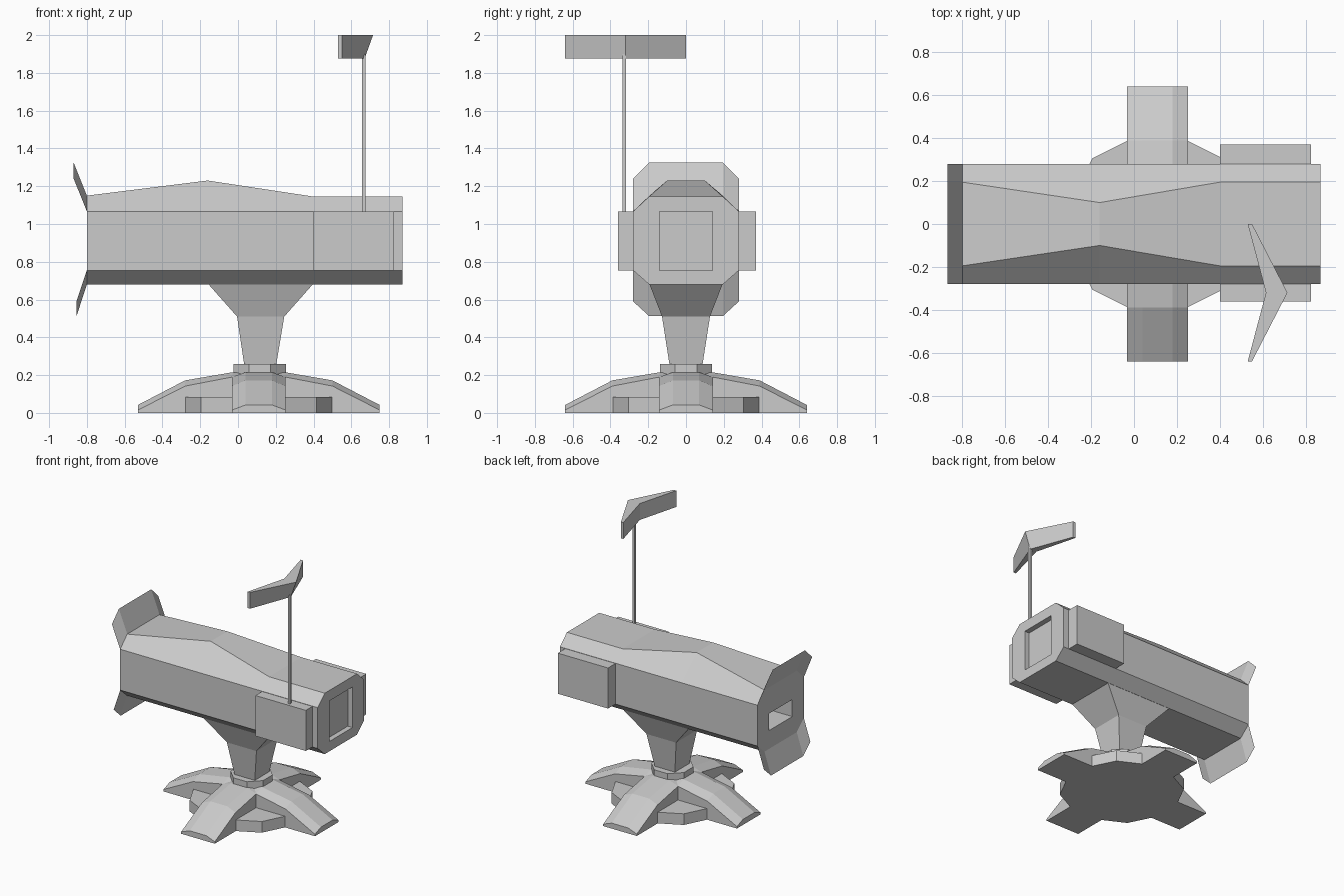
import bpy, bmesh
from math import radians, cos, pi
from mathutils import Matrix, Vector

if "Cube" in bpy.data.objects:
    bpy.data.objects.remove(bpy.data.objects["Cube"])

CX = 0.11  # x centre of the pedestal


def make(name, verts, faces):
    bm = bmesh.new()
    vs = [bm.verts.new(v) for v in verts]
    for f in faces:
        bm.faces.new([vs[i] for i in f])
    bmesh.ops.recalc_face_normals(bm, faces=bm.faces)
    me = bpy.data.meshes.new(name)
    bm.to_mesh(me)
    bm.free()
    ob = bpy.data.objects.new(name, me)
    bpy.context.collection.objects.link(ob)
    return ob


def loft(name, rings):
    """Closed solid through equal-length rings, capped at both ends."""
    n = len(rings[0])
    verts = [v for r in rings for v in r]
    faces = [(k*n + i, k*n + (i+1) % n, (k+1)*n + (i+1) % n, (k+1)*n + i)
             for k in range(len(rings) - 1) for i in range(n)]
    faces += [tuple(range(n)), tuple(range(len(verts) - n, len(verts)))]
    return make(name, verts, faces)


def box(name, lo, hi):
    return loft(name, [[(x, lo[1], lo[2]), (x, hi[1], lo[2]),
                        (x, hi[1], hi[2]), (x, lo[1], hi[2])] for x in (lo[0], hi[0])])


def rect(x0, x1, y, z):
    return [(x0, -y, z), (x1, -y, z), (x1, y, z), (x0, y, z)]


# Barrel housing: octagonal section with a ridge that narrows as it rises
def section(x, top, half):
    right = [(0.195, 0.68), (0.28, 0.755), (0.28, 1.067), (half, top)]
    return [(x, y, z) for y, z in right] + [(x, -y, z) for y, z in reversed(right)]


body = loft("barrel_housing", [section(-0.80, 1.15, 0.195), section(-0.16, 1.23, 0.10),
                               section(0.40, 1.145, 0.195), section(0.87, 1.145, 0.195)])

# Muzzle recess and rear opening
for name, lo, hi in (("muzzle_cutter", (0.83, -0.14, 0.755), (0.95, 0.14, 1.065)),
                     ("rear_cutter", (-0.95, -0.14, 0.82), (-0.50, 0.14, 0.95))):
    cutter = box(name, lo, hi)
    cutter.hide_render = True
    cutter.hide_viewport = True
    cutter.display_type = 'WIRE'
    mod = body.modifiers.new(name, 'BOOLEAN')
    mod.operation = 'DIFFERENCE'
    mod.solver = 'EXACT'
    mod.object = cutter


# Flared tail fins that continue the housing edges
def fin(name, inner, outer, x_out):
    pts = []
    for x, ((y0, z0), (y1, z1)) in ((-0.80, inner), (x_out, outer)):
        pts += [(x, y0, z0), (x, y1, z1), (x, -y1, z1), (x, -y0, z0)]
    return make(name, pts, [(i, i+1, i+5, i+4) for i in range(3)])


fin("upper_fin", ((0.28, 1.067), (0.195, 1.15)), ((0.28, 1.24), (0.195, 1.325)), -0.87)
fin("lower_fin", ((0.28, 0.755), (0.195, 0.68)), ((0.28, 0.59), (0.195, 0.512)), -0.855)

# Side boxes
box("side_box_back", (0.40, 0.25, 0.755), (0.825, 0.37, 1.065))
box("side_box_front", (0.40, -0.36, 0.755), (0.825, -0.25, 1.065))

# Antenna pole and boomerang head
box("antenna_pole", (0.657, -0.337, 1.05), (0.675, -0.317, 1.90))


def boomerang(z, tip):
    return [(0.53, 0.0, z), (0.55, 0.0, z), (tip, -0.32, z),
            (0.55, -0.64, z), (0.53, -0.64, z), (0.615, -0.32, z)]


loft("antenna_head", [boomerang(1.875, 0.67), boomerang(2.0, 0.715)])

# Neck between pedestal and housing
loft("neck", [rect(0.035, 0.20, 0.085, 0.24), rect(-0.005, 0.245, 0.127, 0.51),
              rect(-0.16, 0.40, 0.195, 0.685)])

# Collar
bpy.ops.mesh.primitive_cylinder_add(vertices=8, radius=0.138 / cos(pi/8), depth=0.06,
                                    location=(CX + 0.005, 0, 0.23), rotation=(0, 0, pi/8))
bpy.context.object.name = "collar"

# Four chamfered legs sloping down from the hub
for k in range(4):
    rings = []
    for r, top, shoulder in ((0, 0.215, 0.19), (0.14, 0.215, 0.19),
                             (0.39, 0.172, 0.142), (0.64, 0.042, 0.015)):
        rings.append([(r, -0.142, 0), (r, -0.142, shoulder), (r, -0.07, top),
                      (r, 0.07, top), (r, 0.142, shoulder), (r, 0.142, 0)])
    leg = loft("leg_%d" % (k + 1), rings)
    leg.location.x = CX
    leg.rotation_euler.z = k * pi / 2

# Low plate filling the corners between the legs
outline = []
for k in range(4):
    rot = Matrix.Rotation(k * pi / 2, 3, 'Z')
    outline += [rot @ Vector((x, y, 0)) for x, y in ((0.388, 0.14), (0.305, 0.305), (0.14, 0.388))]
plate = loft("base_plate", [[(v.x + CX, v.y, z) for v in outline] for z in (0, 0.085)])
